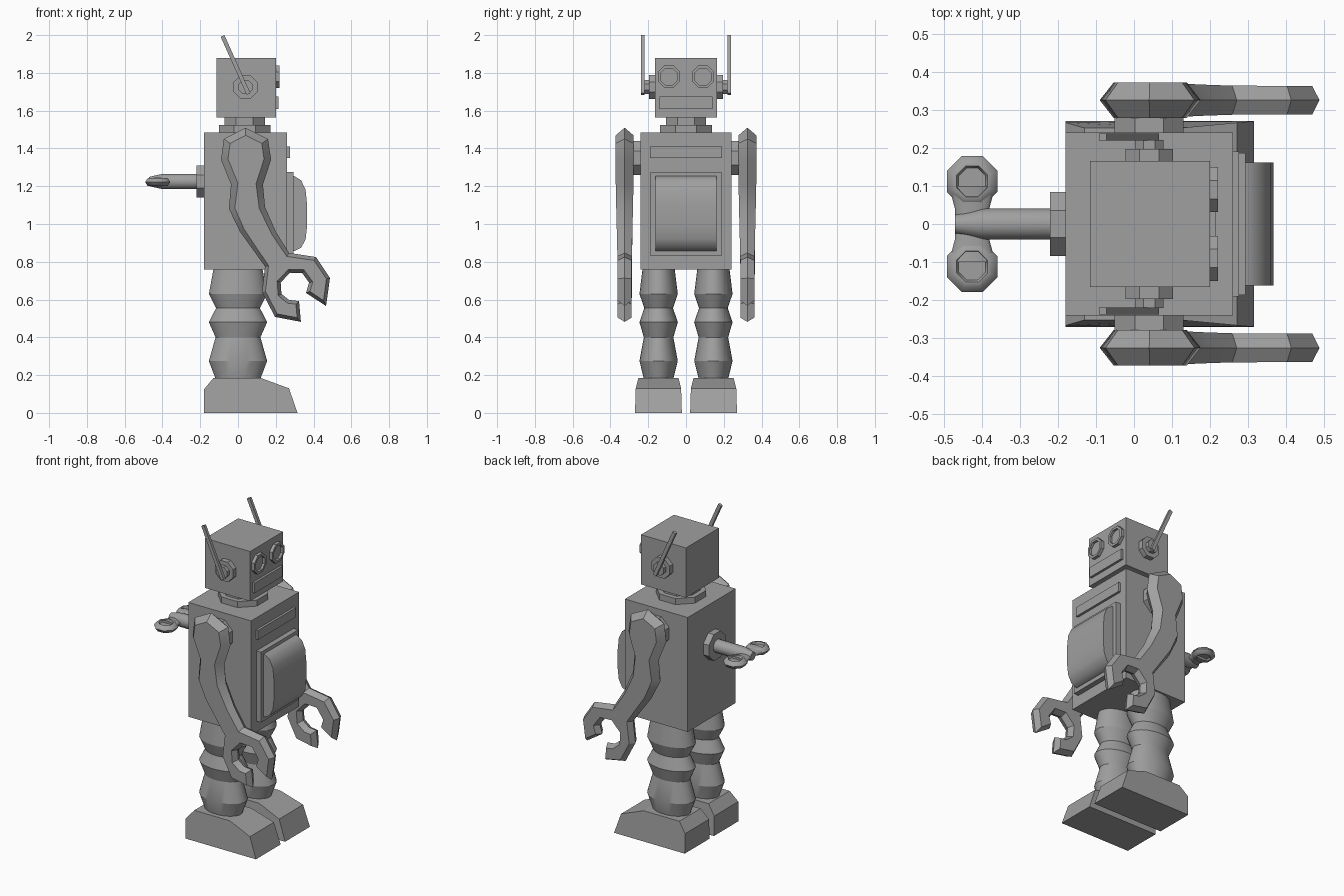
import bpy, bmesh, math
from mathutils import Vector, Matrix

if "Cube" in bpy.data.objects:
    bpy.data.objects.remove(bpy.data.objects["Cube"], do_unlink=True)

grey = bpy.data.materials.new("plain_grey")
grey.use_nodes = True
colour = (0.35, 0.35, 0.35, 1)
grey.diffuse_color = colour
grey.node_tree.nodes["Principled BSDF"].inputs["Base Color"].default_value = colour


def finish(name, bm, smooth=0):
    bmesh.ops.recalc_face_normals(bm, faces=bm.faces)
    mesh = bpy.data.meshes.new(name)
    bm.to_mesh(mesh)
    bm.free()
    mesh.materials.append(grey)
    obj = bpy.data.objects.new(name, mesh)
    bpy.context.collection.objects.link(obj)
    if smooth:
        bpy.ops.object.select_all(action='DESELECT')
        obj.select_set(True)
        bpy.context.view_layer.objects.active = obj
        bpy.ops.object.shade_smooth_by_angle(angle=math.radians(smooth))
    return obj


def skin(bm, rings):
    """Join rings of equal length and cap both ends."""
    loops = [[bm.verts.new(p) for p in ring] for ring in rings]
    n = len(loops[0])
    for a, b in zip(loops, loops[1:]):
        for i in range(n):
            j = (i + 1) % n
            bm.faces.new((a[i], a[j], b[j], b[i]))
    bm.faces.new(loops[0])
    bm.faces.new(loops[-1])


def box(name, low, high):
    bm = bmesh.new()
    low, high = Vector(low), Vector(high)
    size = Matrix.Diagonal((*(high - low), 1))
    bmesh.ops.create_cube(bm, size=1, matrix=Matrix.Translation((low + high) / 2) @ size)
    return finish(name, bm)


def turned(name, centre, axis, profile, sides=8, stretch=(1, 1), smooth=0):
    """Revolve (radius, distance along axis) pairs around an axis."""
    turn = Vector((0, 0, 1)).rotation_difference(Vector(axis)).to_matrix()
    rings = []
    for r, h in profile:
        ring = []
        for i in range(sides):
            a = math.tau * (i + 0.5) / sides
            p = Vector((r * stretch[0] * math.cos(a), r * stretch[1] * math.sin(a), h))
            ring.append(Vector(centre) + turn @ p)
        rings.append(ring)
    bm = bmesh.new()
    skin(bm, rings)
    return finish(name, bm, smooth)


def inset_outline(points, amount):
    """Shrink a counter-clockwise x-z outline by amount(z)."""
    out = []
    n = len(points)
    for i, p in enumerate(points):
        before = (p - points[i - 1]).normalized()
        after = (points[(i + 1) % n] - p).normalized()
        n1, n2 = Vector((-before.y, before.x)), Vector((-after.y, after.x))
        out.append(p + (n1 + n2) * amount(p.y) / max(0.6, 1 + n1.dot(n2)))
    return out


def plate(name, y, outline, depth, inset=None, smooth=0):
    """Side outline in x-z, thickened along y, optionally with a ridge around the rim."""
    pts = [Vector(p) for p in outline]
    if sum(a.cross(b) for a, b in zip(pts, pts[1:] + pts[:1])) < 0:
        pts.reverse()
    face = inset_outline(pts, inset) if inset else pts
    rings = [[(p.x, y - depth(q.y), p.y) for p, q in zip(face, pts)]]
    if inset:
        rings.append([(p.x, y, p.y) for p in pts])
    rings.append([(p.x, y + depth(q.y), p.y) for p, q in zip(face, pts)])
    bm = bmesh.new()
    skin(bm, rings)
    return finish(name, bm, smooth)


# Body, neck and head
box("body", (-0.18, -0.24, 0.76), (0.26, 0.24, 1.485))
turned("neck_base", (0.035, 0, 1.48), (0, 0, 1), [(0.148, 0), (0.148, 0.043)])
turned("neck", (0.035, 0, 1.52), (0, 0, 1), [(0.116, 0), (0.116, 0.05)])
box("head", (-0.115, -0.165, 1.565), (0.2, 0.165, 1.88))
box("mouth", (0.19, -0.14, 1.61), (0.215, 0.14, 1.675))

# Chest details
box("chest_bar", (0.25, -0.19, 1.35), (0.275, 0.19, 1.41))
box("chest_panel", (0.25, -0.187, 0.83), (0.293, 0.187, 1.275))
cover = [(0.28, 1.255), (0.3, 1.253), (0.335, 1.23), (0.358, 1.18), (0.366, 1.1),
         (0.366, 0.99), (0.358, 0.92), (0.335, 0.875), (0.3, 0.857), (0.28, 0.855)]
plate("chest_cover", 0, cover, lambda z: 0.162, smooth=40)

# Wind-up key at the back
turned("key_collar", (-0.17, 0, 1.225), (-1, 0, 0), [(0.091, 0), (0.091, 0.05)])
turned("key_shaft", (-0.2, 0, 1.225), (-1, 0, 0), [(0.041, 0), (0.041, 0.2), (0.025, 0.27)],
       sides=16, smooth=40)
turned("key_bridge", (-0.425, 0, 1.222), (0, 1, 0),
       [(0.062, -0.1), (0.046, -0.04), (0.046, 0.04), (0.062, 0.1)],
       sides=16, stretch=(1, 0.4), smooth=50)

# Outline of an arm with its open claw
arm = [(0.04, 1.51), (-0.075, 1.45), (-0.09, 1.34), (-0.037, 1.21), (-0.048, 1.08),
       (0.01, 0.96), (0.143, 0.775), (0.127, 0.64), (0.196, 0.508), (0.333, 0.482),
       (0.323, 0.592), (0.27, 0.598), (0.23, 0.63), (0.226, 0.69), (0.275, 0.742),
       (0.34, 0.74), (0.376, 0.69), (0.36, 0.635), (0.466, 0.566), (0.487, 0.714),
       (0.413, 0.825), (0.27, 0.847), (0.2, 0.96), (0.143, 1.09), (0.132, 1.21),
       (0.175, 1.34), (0.159, 1.45)]


def blend(low, high):
    return lambda z: low + (high - low) * min(1, max(0, (z - 0.8) / 0.4))


foot = [(-0.18, 0), (0.315, 0), (0.27, 0.13), (0.12, 0.185), (-0.13, 0.185), (-0.18, 0.125)]
leg = [(1, 0.15), (0.78, 0.185), (1, 0.275), (0.77, 0.4), (1, 0.48),
       (0.75, 0.555), (1, 0.63), (0.83, 0.77)]
leg[0] = (0.72, 0.15)

for side, s in (("right", -1), ("left", 1)):
    # Face and antennae
    turned(side + "_eye", (0.19, 0.09 * s, 1.78), (1, 0, 0),
           [(0.064, 0), (0.064, 0.03), (0.048, 0.03), (0.048, 0.015)])
    turned(side + "_ear", (0.04, 0.16 * s, 1.725), (0, s, 0),
           [(0.068, 0), (0.068, 0.037), (0.04, 0.037), (0.04, 0.06)])
    rod = box(side + "_antenna", (-0.011, -0.009, -0.168), (0.011, 0.009, 0.168))
    rod.location = (-0.013, 0.228 * s, 1.842)
    rod.rotation_euler.y = -math.atan2(0.13, 0.29)

    # Shoulder and arm
    turned(side + "_shoulder", (0.04, 0.23 * s, 1.35), (0, s, 0), [(0.098, 0), (0.098, 0.06)])
    plate(side + "_arm", 0.325 * s, arm, blend(0.037, 0.047), blend(0.018, 0.036), smooth=30)

    # Ribbed leg and shoe
    turned(side + "_leg", (0, 0.145 * s, 0), (0, 0, 1), leg, sides=32,
           stretch=(0.155, 0.102), smooth=25)
    plate(side + "_foot", 0.146 * s, foot,
          lambda z: 0.124 - 0.03 * z if z < 0.15 else 0.106)

    # Dished grip of the key
    turned(side + "_key_grip", (-0.425, 0.112 * s, 1.222), (0, 0, 1),
           [(0.038, -0.01), (0.044, -0.022), (0.058, -0.02), (0.072, 0),
            (0.058, 0.02), (0.044, 0.022), (0.038, 0.01)], smooth=50)
